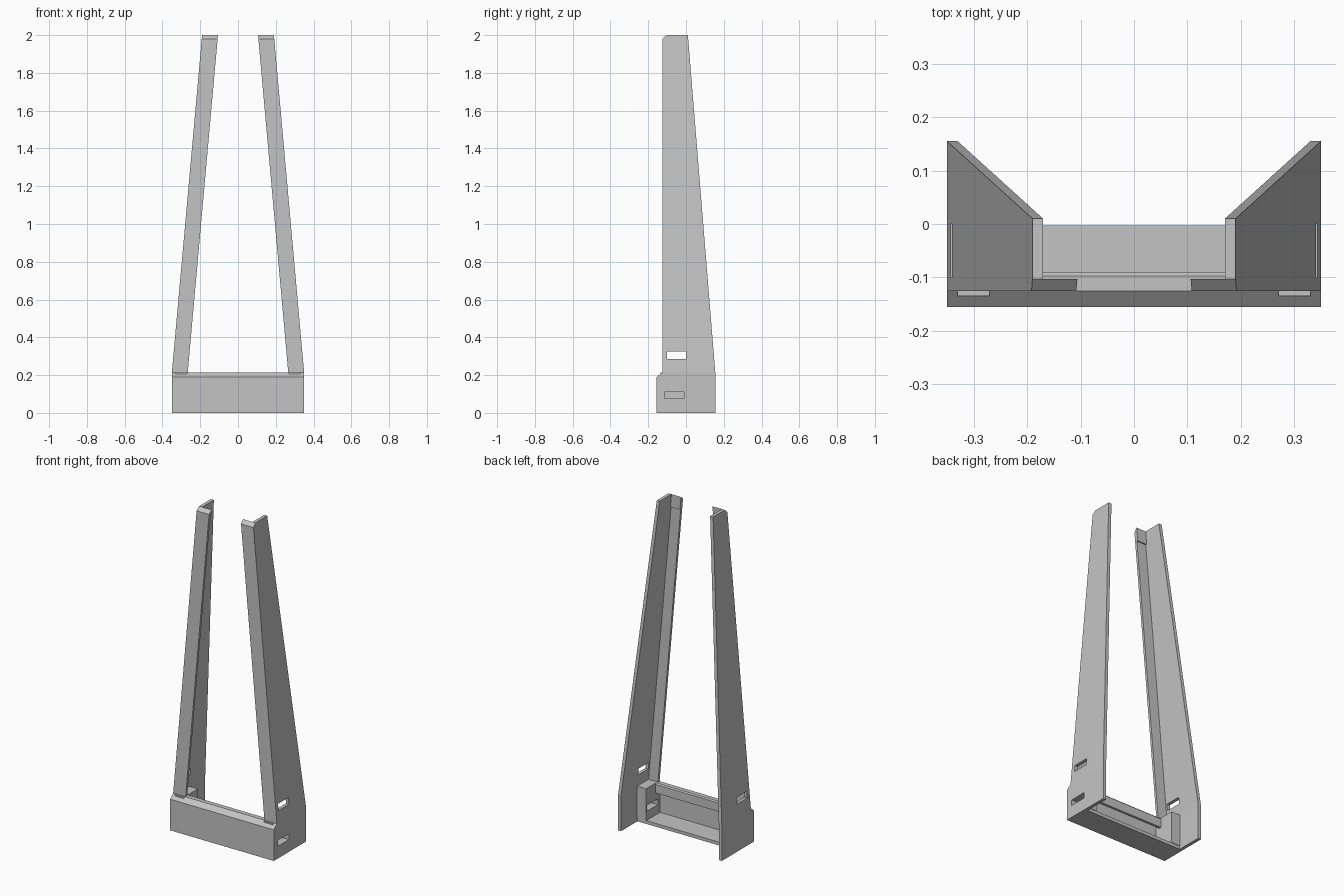
import bpy, bmesh
from mathutils import Vector

cube = bpy.data.objects.get("Cube")
if cube:
    bpy.data.objects.remove(cube, do_unlink=True)

grey = bpy.data.materials.new("light_grey")
grey.use_nodes = True
colour = (0.55, 0.55, 0.55, 1)
grey.diffuse_color = colour
grey.node_tree.nodes["Principled BSDF"].inputs["Base Color"].default_value = colour

KNEE, TOP = 0.215, 2.0        # height where the legs start to lean, and their top
HALF, HALF_TOP = 0.35, 0.19   # outer half width at the base and at the top
SHEET = 0.02


def lean(z):
    """Outer half width at height z."""
    t = max(0, (z - KNEE) / (TOP - KNEE))
    return HALF + (HALF_TOP - HALF) * t


def extrude(name, profile, x_a, x_b):
    """Solid from a (y, z) profile between two x functions of height."""
    bm = bmesh.new()
    a = [bm.verts.new((x_a(z), y, z)) for y, z in profile]
    b = [bm.verts.new((x_b(z), y, z)) for y, z in profile]
    bm.faces.new(a)
    bm.faces.new(b[::-1])
    n = len(profile)
    for i in range(n):
        j = (i + 1) % n
        bm.faces.new((a[j], a[i], b[i], b[j]))
    bmesh.ops.recalc_face_normals(bm, faces=bm.faces)
    mesh = bpy.data.meshes.new(name)
    bm.to_mesh(mesh)
    bm.free()
    mesh.materials.append(grey)
    obj = bpy.data.objects.new(name, mesh)
    bpy.context.collection.objects.link(obj)
    return obj


def rect(y0, y1, z0, z1):
    return [(y0, z0), (y1, z0), (y1, z1), (y0, z1)]


def cut(obj, cutter):
    mod = obj.modifiers.new("slot", "BOOLEAN")
    mod.operation = "DIFFERENCE"
    mod.solver = "EXACT"
    mod.object = cutter


def slot_cutter(name, profile, x0, x1):
    obj = extrude(name, profile, lambda z: x0, lambda z: x1)
    obj.hide_render = True
    obj.hide_set(True)
    return obj


# Slots: the upper pair pierces both legs, the lower one only the left side
upper_slot = slot_cutter("upper_slot_cutter", rect(-0.1, 0.0, 0.285, 0.325), -0.5, 0.5)
lower_slot = slot_cutter("lower_slot_cutter", rect(-0.115, -0.01, 0.075, 0.11), 0.2, 0.5)

base_side = [(-0.155, 0), (0.155, 0), (0.155, KNEE), (-0.125, KNEE), (-0.155, 0.19)]
leg_side = [(-0.125, KNEE), (0.155, KNEE), (0.01, TOP), (-0.103, TOP), (-0.125, 1.98)]
# Front flange with a thicker, bevelled top end
flange = [(-0.125, KNEE), (-0.11, KNEE), (-0.11, 1.92), (-0.103, 1.92),
          (-0.103, TOP), (-0.125, 1.98)]

for side, s in (("left", 1), ("right", -1)):
    outer = lambda z: s * lean(z)
    inner = lambda z: s * (lean(z) - SHEET)
    edge = lambda z: s * (lean(z) - 0.084)

    base = extrude(side + "_base_side", base_side, outer, inner)
    leg = extrude(side + "_leg_side", leg_side, outer, inner)
    extrude(side + "_leg_flange", flange, inner, edge)
    block = extrude(side + "_corner_block", rect(-0.135, 0.0, SHEET, KNEE),
                    inner, lambda z: s * 0.27)
    cut(leg, upper_slot)
    if s > 0:
        cut(base, lower_slot)
        cut(block, lower_slot)

# Folded front channel: floor, front wall, bevel, top and rear lip
channel = [(-0.155, 0), (-0.003, 0), (-0.003, SHEET), (-0.135, SHEET),
           (-0.135, 0.183), (-0.118, 0.197), (-0.107, 0.197), (-0.107, 0.155),
           (-0.091, 0.155), (-0.091, 0.208), (-0.097, KNEE), (-0.125, KNEE),
           (-0.155, 0.19)]
reach = HALF - SHEET
extrude("front_channel", channel, lambda z: -reach, lambda z: reach)
